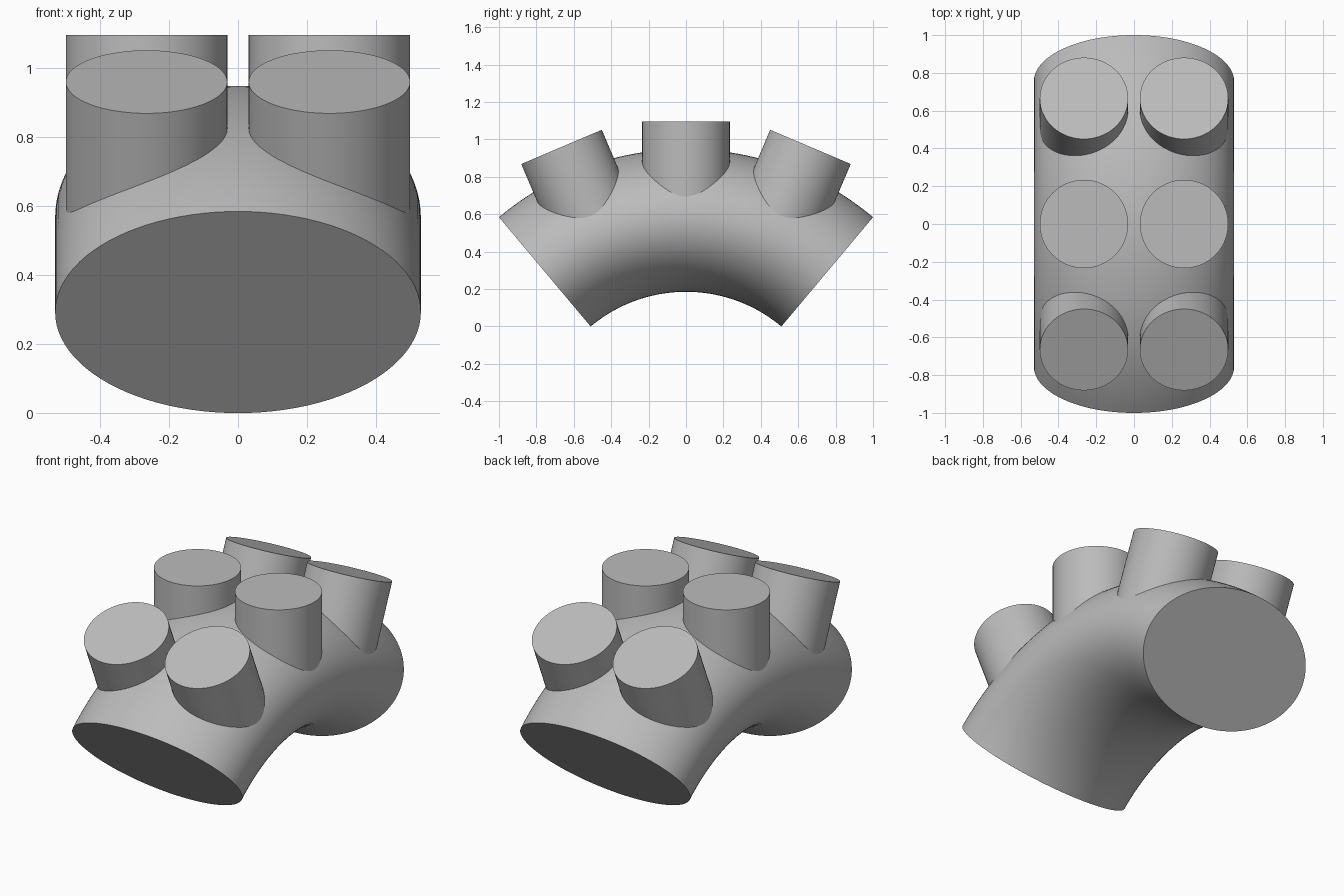
import bpy
import bmesh
from math import sin, cos, pi, radians
from mathutils import Matrix, Vector

cube = bpy.data.objects.get("Cube")
if cube:
    bpy.data.objects.remove(cube, do_unlink=True)

# Single grey colour
GREY = (0.5, 0.5, 0.5, 1.0)
grey = bpy.data.materials.new("plain grey")
grey.use_nodes = True
grey.diffuse_color = GREY
grey.node_tree.nodes["Principled BSDF"].inputs["Base Color"].default_value = GREY

# The bend turns about an x-parallel axis below the floor
AXIS_Z = -0.608
BEND_RADIUS = 1.1745
HALF_ANGLE = radians(40)
HALF_WIDTH, HALF_DEPTH = 0.53, 0.3815
PEG_X, PEG_RADIUS = 0.265, 0.234
PEG_BASE, PEG_TOP = 1.18, 1.703
PEG_TILT = radians(23)


def on_bend(x, radius, angle):
    return Vector((x, radius * sin(angle), AXIS_Z + radius * cos(angle)))


def finish(name, bm):
    bmesh.ops.recalc_face_normals(bm, faces=bm.faces)
    mesh = bpy.data.meshes.new(name)
    bm.to_mesh(mesh)
    bm.free()
    mesh.materials.append(grey)
    obj = bpy.data.objects.new(name, mesh)
    bpy.context.collection.objects.link(obj)
    bpy.ops.object.select_all(action="DESELECT")
    obj.select_set(True)
    bpy.context.view_layer.objects.active = obj
    bpy.ops.object.shade_smooth_by_angle(angle=radians(30))
    return obj


# Curved body: an oval section swept along the bend, with flat end caps
def make_body(sides=96, steps=48):
    bm = bmesh.new()
    rings = []
    for i in range(steps + 1):
        bend = HALF_ANGLE * (2 * i / steps - 1)
        ring = []
        for j in range(sides):
            t = 2 * pi * j / sides
            ring.append(bm.verts.new(on_bend(
                HALF_WIDTH * cos(t), BEND_RADIUS + HALF_DEPTH * sin(t), bend)))
        rings.append(ring)
    for a, b in zip(rings, rings[1:]):
        for j in range(sides):
            k = (j + 1) % sides
            bm.faces.new((a[j], a[k], b[k], b[j]))
    bm.faces.new(rings[0])
    bm.faces.new(rings[-1])
    return finish("curved_body", bm)


# Round peg standing straight out of the body
def make_peg(name, x, tilt):
    bm = bmesh.new()
    centre = on_bend(x, (PEG_BASE + PEG_TOP) / 2, tilt)
    bmesh.ops.create_cone(
        bm, cap_ends=True, segments=72, radius1=PEG_RADIUS, radius2=PEG_RADIUS,
        depth=PEG_TOP - PEG_BASE,
        matrix=Matrix.Translation(centre) @ Matrix.Rotation(-tilt, 4, "X"))
    return finish(name, bm)


make_body()
for side, sign in (("left", 1), ("right", -1)):
    for row, turn in (("front", -1), ("middle", 0), ("back", 1)):
        make_peg(f"{row}_{side}_peg", sign * PEG_X, turn * PEG_TILT)
